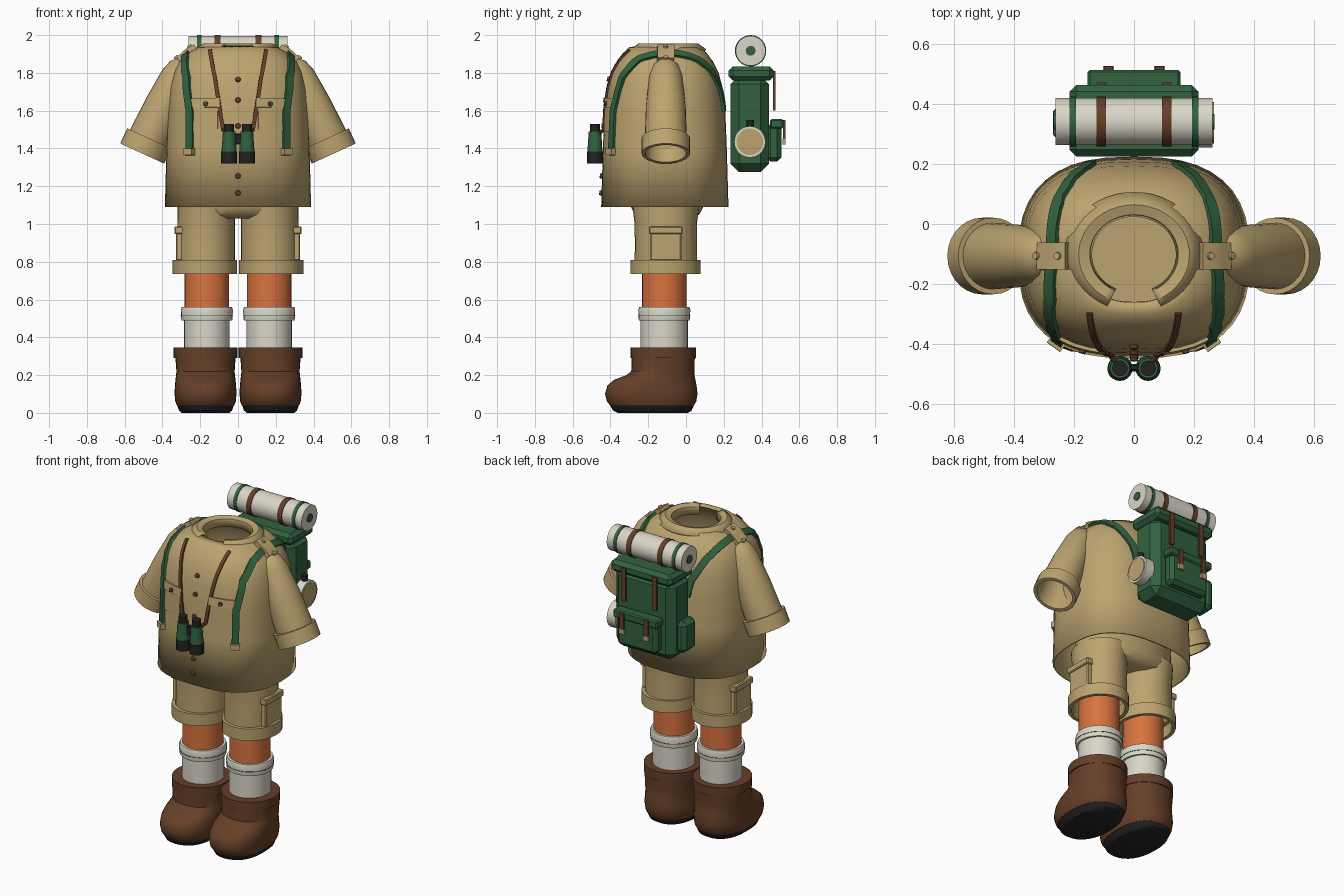
import bpy, bmesh, math
from math import cos, sin, pi, radians
from mathutils import Vector, Matrix
from mathutils.bvhtree import BVHTree

if "Cube" in bpy.data.objects:
    bpy.data.objects.remove(bpy.data.objects["Cube"])


def material(name, hexcode):
    rgb = [int(hexcode[i:i + 2], 16) / 255 for i in (0, 2, 4)]
    col = [((c + 0.055) / 1.055) ** 2.4 for c in rgb] + [1]
    m = bpy.data.materials.new(name)
    m.use_nodes = True
    m.diffuse_color = col
    m.node_tree.nodes["Principled BSDF"].inputs["Base Color"].default_value = col
    return m


TAN = material("khaki cloth", "BCA470")
GREEN = material("pack green", "32623F")
BROWN = material("brown leather", "653F28")
CREAM = material("cream cloth", "DAD6C8")
ORANGE = material("orange skin", "D8733F")
BLACK = material("black rubber", "222224")


def make(name, verts, faces, mat, recalc=False, smooth=35):
    me = bpy.data.meshes.new(name)
    me.from_pydata(verts, [], faces)
    if recalc:
        bm = bmesh.new()
        bm.from_mesh(me)
        bmesh.ops.recalc_face_normals(bm, faces=bm.faces)
        bm.to_mesh(me)
        bm.free()
    me.materials.append(mat)
    me.polygons.foreach_set("use_smooth", [True] * len(me.polygons))
    me.set_sharp_from_angle(angle=radians(smooth))
    ob = bpy.data.objects.new(name, me)
    bpy.context.collection.objects.link(ob)
    return ob


def loft(name, rings, mat, seg=28, caps="both", center=(0, 0), power=2, matrix=Matrix()):
    """Stack oval rings (z, rx, ry[, y shift]); caps: both, none, loop."""
    verts, faces = [], []
    for z, rx, ry, *dy in rings:
        for i in range(seg):
            a = 2 * pi * i / seg
            c, s = cos(a), sin(a)
            x = math.copysign(abs(c) ** (2 / power), c) * rx + center[0]
            y = math.copysign(abs(s) ** (2 / power), s) * ry + center[1] + sum(dy)
            verts.append(matrix @ Vector((x, y, z)))
    n = len(rings)
    for r in range(n if caps == "loop" else n - 1):
        a, b = r * seg, (r + 1) % n * seg
        faces += [(a + i, a + (i + 1) % seg, b + (i + 1) % seg, b + i) for i in range(seg)]
    if caps == "both":
        faces += [tuple(reversed(range(seg))), tuple(range((n - 1) * seg, n * seg))]
    return make(name, verts, faces, mat)


def band(name, z0, z1, rx, ry, wall, mat, center=(0, 0), matrix=Matrix()):
    rings = [(z0, rx, ry), (z1, rx, ry), (z1, rx - wall, ry - wall), (z0, rx - wall, ry - wall)]
    return loft(name, rings, mat, caps="loop", center=center, matrix=matrix)


def rod(name, a, b, r0, r1, mat, seg=20):
    a, b = Vector(a), Vector(b)
    m = Matrix.Translation(a) @ (b - a).to_track_quat("Z", "Y").to_matrix().to_4x4()
    return loft(name, [(0, r0, r0), ((b - a).length, r1, r1)], mat, seg, matrix=m)


def box(name, center, size, mat, bevel=0.0):
    bm = bmesh.new()
    bmesh.ops.create_cube(bm, size=1)
    bmesh.ops.scale(bm, vec=size, verts=bm.verts)
    if bevel:
        bmesh.ops.bevel(bm, geom=bm.edges[:], offset=bevel, segments=1, affect="EDGES")
    bmesh.ops.translate(bm, vec=center, verts=bm.verts)
    me = bpy.data.meshes.new(name)
    bm.to_mesh(me)
    bm.free()
    me.materials.append(mat)
    ob = bpy.data.objects.new(name, me)
    bpy.context.collection.objects.link(ob)
    return ob


def solidify(ob, t):
    mod = ob.modifiers.new("thickness", "SOLIDIFY")
    mod.thickness, mod.offset = t, -1


# Shirt body, an open shell
CY = -0.112
shirt_rings = [(1.09, .387, .337), (1.4, .379, .328), (1.6, .373, .32), (1.72, .362, .306),
               (1.8, .342, .285), (1.86, .312, .255), (1.905, .265, .222), (1.935, .21, .19),
               (1.942, .15, .15)]
shirt = loft("shirt_body", shirt_rings, TAN, 40, "none", (0, CY), 2.6)
tree = BVHTree.FromPolygons([v.co for v in shirt.data.vertices],
                            [p.vertices[:] for p in shirt.data.polygons])
solidify(shirt, 0.012)


def ribbon(name, path, width, thick, mat, steps=5, lift=0.0):
    """Flat strip laid over the shirt along a rough path."""
    pts = [Vector(p).lerp(Vector(q), i / steps) for p, q in zip(path, path[1:]) for i in range(steps)]
    pts.append(Vector(path[-1]))
    hits = [tree.find_nearest(p)[:2] for p in pts]
    verts, faces = [], []
    for i, (p, n) in enumerate(hits):
        t = hits[min(i + 1, len(hits) - 1)][0] - hits[max(i - 1, 0)][0]
        side = t.cross(n).normalized() * width / 2
        lo, hi = n * (lift - 0.008), n * (lift + thick)
        verts += [p - side + lo, p + side + lo, p + side + hi, p - side + hi]
        if i:
            a, b = i * 4 - 4, i * 4
            faces += [(a + k, a + (k + 1) % 4, b + (k + 1) % 4, b + k) for k in range(4)]
    e = len(verts) - 4
    faces += [(3, 2, 1, 0), (e, e + 1, e + 2, e + 3)]
    return make(name, verts, faces, mat, recalc=True)


def button(name, pos, mat, lift=0.012, r=0.015):
    p, n, *_ = tree.find_nearest(Vector(pos))
    return rod(name, p, p + n * lift, r, r * 0.8, mat, 12)


# Collar, open at the front
arc = [radians(-65 + 310 * i / 36) for i in range(37)]
profile = [(.14, 1.90), (.148, 1.945), (.185, 1.955), (.232, 1.925)]
cv = [(r * cos(a), CY + .01 + .9 * r * sin(a), z) for a in arc for r, z in profile]
cf = [(i * 4 + k, i * 4 + k + 1, i * 4 + k + 5, i * 4 + k + 4) for i in range(36) for k in range(3)]
solidify(make("collar", cv, cf, TAN), 0.012)

for z in (1.78, 1.66, 1.52, 1.255, 1.165):
    button("shirt_button", (0, -.46, z), BROWN)

for s, side in ((1, "left"), (-1, "right")):
    # Sleeves with turned-up cuffs
    arm = Matrix.Translation((s * .507, -.107, 1.373)) @ Matrix.Rotation(-s * .43, 4, "Y")
    loft(side + "_sleeve", [(.03, .108, .108), (.09, .111, .111), (.28, .103, .105), (.45, .088, .088),
                            (.51, .068, .068), (.545, .03, .03)], TAN, 28, "none", matrix=arm)
    band(side + "_sleeve_cuff", 0, .088, .128, .128, .02, TAN, matrix=arm)

    # Chest pockets, shoulder tabs and pack straps
    ribbon(side + "_chest_pocket", [(s * .11, -.45, 1.56), (s * .27, -.42, 1.56)], .14, .005, TAN)
    ribbon(side + "_pocket_flap", [(s * .1, -.45, 1.645), (s * .285, -.42, 1.645)], .05, .012, TAN)
    button(side + "_pocket_button", (s * .18, -.45, 1.64), BROWN, .022)
    ribbon(side + "_pack_strap",
           [(s * .268, -.41, 1.37), (s * .28, -.42, 1.6), (s * .29, -.36, 1.78), (s * .285, -.25, 1.88),
            (s * .265, -.1, 1.9), (s * .26, .02, 1.88), (s * .225, .12, 1.82), (s * .17, .2, 1.7),
            (s * .15, .23, 1.6)], .042, .014, GREEN)
    ribbon(side + "_strap_buckle", [(s * .275, -.42, 1.365), (s * .275, -.42, 1.4)], .055, .026, TAN, 1)
    ribbon(side + "_shoulder_tab", [(s * .23, -.107, 1.95), (s * .325, -.107, 1.88)], .09, .024, TAN)
    for x, z in ((.25, 1.93), (.315, 1.87)):
        button(side + "_tab_button", (s * x, -.107, z), TAN, .034)

    # Binoculars with neck strap
    ribbon(side + "_neck_strap", [(s * .145, -.29, 1.91), (s * .125, -.42, 1.78), (s * .08, -.45, 1.5)],
           .02, .01, BROWN)
    rod(side + "_strap_lug", (s * .08, -.435, 1.5), (s * .05, -.475, 1.47), .01, .01, BROWN, 8)
    for part, z0, z1, r0, r1, m in (("lens", 1.32, 1.385, .042, .042, BLACK),
                                    ("barrel", 1.385, 1.49, .04, .033, GREEN),
                                    ("eyepiece", 1.49, 1.53, .026, .026, BLACK)):
        rod(f"{side}_binocular_{part}", (s * .047, -.482, z0), (s * .047, -.482, z1), r0, r1, m)

    # Shorts leg, cuff and cargo pocket
    loft(side + "_shorts_leg", [(.75, .152, .165), (.9, .153, .164), (1.0, .152, .165), (1.12, .153, .18)],
         TAN, 28, "none", (s * .168, -.107))
    band(side + "_shorts_cuff", .735, .81, .17, .185, .022, TAN, (s * .176, -.109))
    box(side + "_cargo_pocket", (s * .31, -.107, .89), (.036, .165, .17), TAN, .006)
    box(side + "_cargo_flap", (s * .312, -.107, .967), (.05, .178, .04), TAN, .005)

    # Leg and sock
    leg = (s * .165, -.115)
    loft(side + "_leg", [(.45, .118, .118), (.9, .118, .118)], ORANGE, center=leg)
    loft(side + "_sock", [(.2, .121, .125), (.5, .121, .125)], CREAM, center=leg)
    loft(side + "_sock_cuff", [(.49, .134, .134), (.5, .136, .136), (.545, .138, .138), (.56, .133, .133)],
         CREAM, center=leg)
    band(side + "_sock_stripe", .515, .519, .1385, .1385, .01, GREEN, leg)

    # Boot: foot and shaft, sole, cuff
    foot = (s * .172, -.12)
    loft(side + "_boot", [(.04, .152, .222, -.06), (.06, .16, .236, -.062), (.1, .164, .245, -.064),
                          (.145, .162, .236, -.06), (.175, .159, .215, -.045), (.2, .156, .18, -.015),
                          (.22, .154, .167, -.003), (.3, .16, .167)], BROWN, 32, center=foot, power=2.3)
    loft(side + "_sole", [(.0, .125, .185, -.055), (.012, .14, .208, -.058), (.055, .155, .229, -.061)],
         BLACK, 32, center=foot, power=2.3)
    loft(side + "_boot_cuff", [(.29, .169, .174), (.345, .169, .174)], BROWN, 32, center=foot)

    # Bedroll bands and the straps down the pack
    for x, w, m, part in ((.205, .022, GREEN, "stripe"), (.109, .032, BROWN, "strap")):
        rod(f"{side}_bedroll_{part}", (s * x - w / 2, .342, 1.917), (s * x + w / 2, .342, 1.917), .083, .083, m, 32)
    rod(side + "_bedroll_core", (s * .26, .342, 1.917), (s * .268, .342, 1.917), .026, .026, GREEN)
    box(side + "_lid_strap", (s * .109, .467, 1.705), (.03, .012, .21), BROWN)
    box(side + "_pocket_strap", (s * .085, .52, 1.485), (.03, .012, .13), BROWN)
    box(side + "_pocket_buckle", (s * .085, .52, 1.435), (.036, .016, .03), TAN)

box("binocular_bridge", (0, -.48, 1.45), (.05, .025, .06), BLACK, .006)

# Shorts waist
loft("shorts_waist", [(1.03, .24, .13), (1.05, .305, .17), (1.09, .318, .192), (1.28, .325, .2)],
     TAN, 32, center=(0, -.1))

# Backpack
box("pack_body", (0, .337, 1.53), (.42, .205, .51), GREEN, .045)
box("pack_lid", (0, .345, 1.797), (.43, .238, .076), GREEN, .022)
box("pack_pocket", (0, .465, 1.43), (.28, .08, .2), GREEN, .022)
box("pack_pocket_flap", (0, .48, 1.53), (.31, .07, .05), GREEN, .008)
box("pack_side_pouch", (-.235, .337, 1.43), (.07, .13, .2), GREEN, .025)

# Bedroll
rod("bedroll", (-.262, .342, 1.917), (.262, .342, 1.917), .079, .079, CREAM, 32)

# Canteen on the pack's side
rod("canteen", (.2, .338, 1.435), (.262, .338, 1.435), .083, .083, CREAM, 28)
rod("canteen_face", (.25, .338, 1.435), (.267, .338, 1.435), .07, .07, TAN, 28)
rod("canteen_cap", (.232, .338, 1.51), (.232, .338, 1.55), .019, .019, BLACK, 12)
